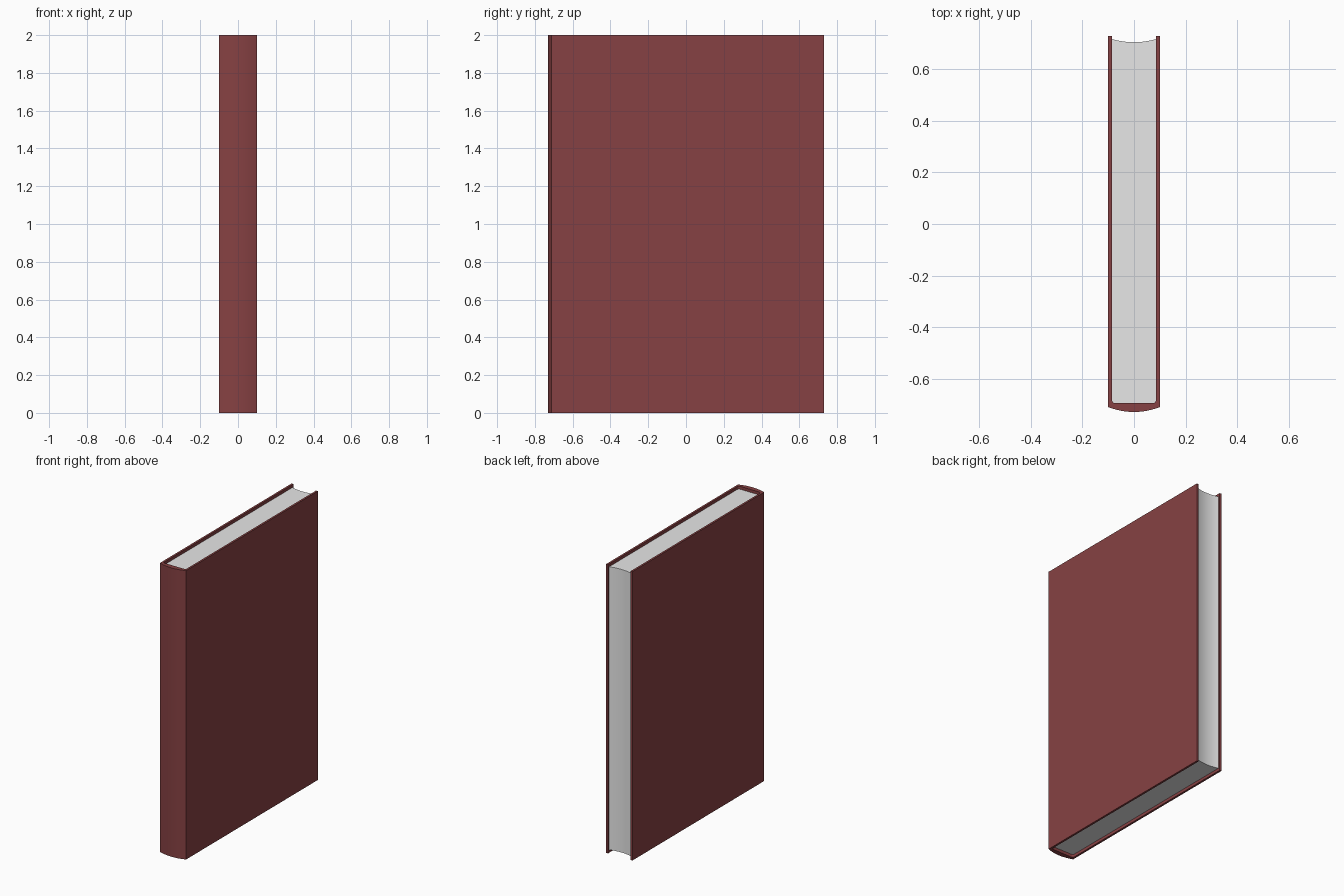
import bpy, bmesh, math

if "Cube" in bpy.data.objects:
    bpy.data.objects.remove(bpy.data.objects["Cube"])


def material(name, color):
    m = bpy.data.materials.new(name)
    m.diffuse_color = (*color, 1)
    m.use_nodes = True
    m.node_tree.nodes["Principled BSDF"].inputs["Base Color"].default_value = m.diffuse_color
    return m


def arc(x0, x1, y_edge, y_mid, n=12):
    """Shallow parabola-like bow from x0 to x1."""
    pts = []
    for i in range(n + 1):
        t = i / n
        pts.append((x0 + (x1 - x0) * t, y_edge + (y_mid - y_edge) * 4 * t * (1 - t)))
    return pts


def corner(cx, cy, r, a0, a1, n=5):
    return [(cx + r * math.cos(math.radians(a0 + (a1 - a0) * i / n)),
             cy + r * math.sin(math.radians(a0 + (a1 - a0) * i / n))) for i in range(n + 1)]


def inner_back(x, y, r):
    """Rounded spine side of the page block, from +x to -x."""
    return (corner(x - r, y + r, r, 0, -90) + corner(-x + r, y + r, r, -90, -180))


def extrude(name, pts, z0, z1, mat):
    bm = bmesh.new()
    face = bm.faces.new([bm.verts.new((x, y, z0)) for x, y in pts])
    ext = bmesh.ops.extrude_face_region(bm, geom=[face], use_keep_orig=True)
    for v in ext["geom"]:
        if isinstance(v, bmesh.types.BMVert):
            v.co.z = z1
    bmesh.ops.recalc_face_normals(bm, faces=bm.faces)
    me = bpy.data.meshes.new(name)
    bm.to_mesh(me)
    bm.free()
    me.materials.append(mat)
    ob = bpy.data.objects.new(name, me)
    bpy.context.collection.objects.link(ob)
    bpy.ops.object.select_all(action='DESELECT')
    ob.select_set(True)
    bpy.context.view_layer.objects.active = ob
    bpy.ops.object.shade_smooth_by_angle(angle=math.radians(35))
    return ob


red = material("dark red cover", (0.24, 0.053, 0.056))
white = material("page white", (0.8, 0.8, 0.8))

# Cover: two boards joined by a bowed spine
outer = [(-0.1, 0.73)] + arc(-0.1, 0.1, -0.711, -0.73) + [(0.1, 0.73)]
inside = [(0.086, 0.73)] + inner_back(0.086, -0.696, 0.014) + [(-0.086, 0.73)]
extrude("cover", outer + inside, 0, 2, red)

# Page block: hollowed fore edge, slightly inset at top and bottom
pages = inner_back(0.0865, -0.6965, 0.014) + arc(-0.0865, 0.0865, 0.718, 0.706)
extrude("pages", pages, 0.02, 1.98, white)
